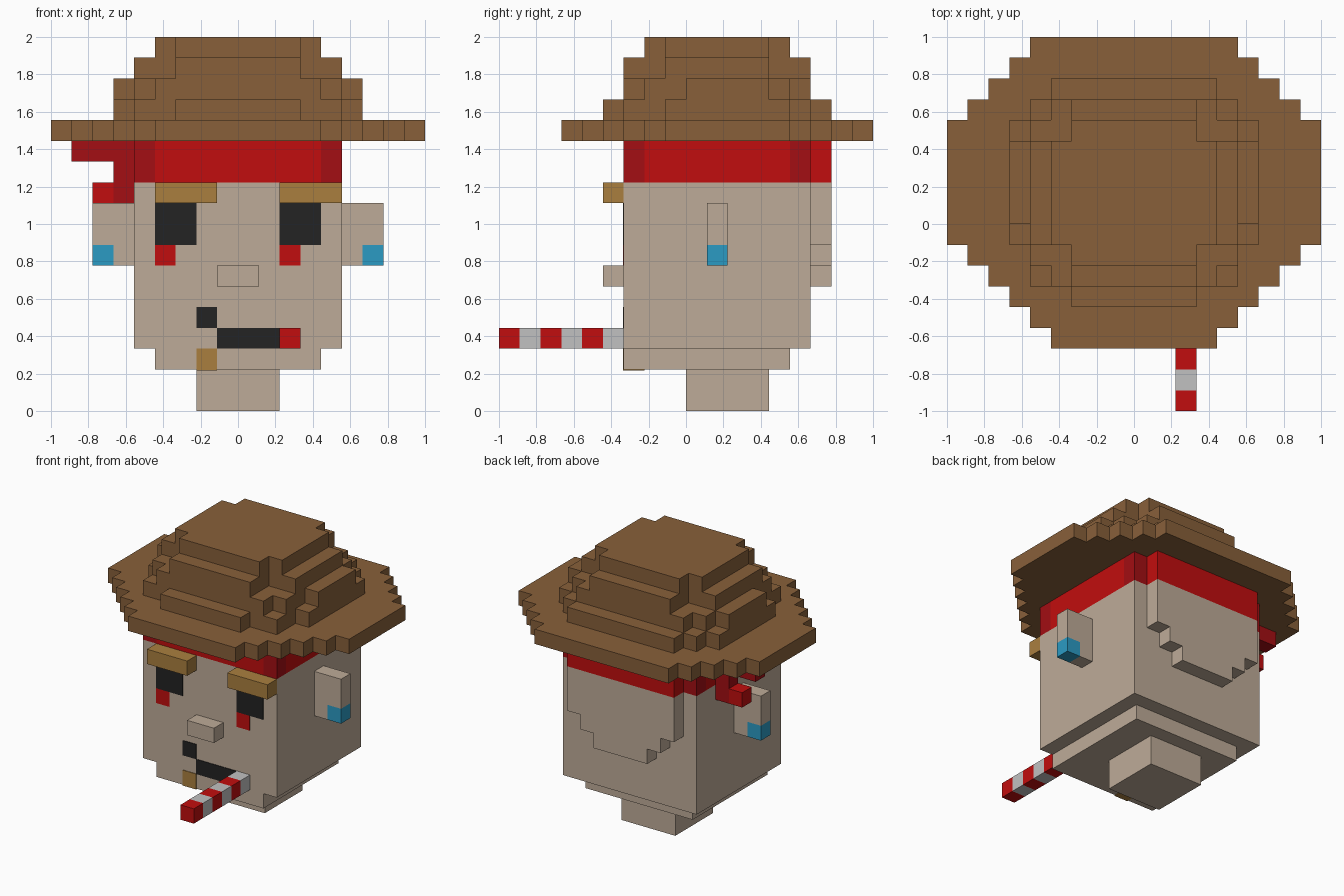
import bpy, bmesh

cube = bpy.data.objects.get("Cube")
if cube:
    bpy.data.objects.remove(cube, do_unlink=True)

U = 1 / 9          # one block
T = 0.04           # painted plate thickness, in blocks


def material(name, rgb):
    lin = [((c / 255 + 0.055) / 1.055) ** 2.4 for c in rgb]
    mat = bpy.data.materials.new(name)
    mat.use_nodes = True
    mat.diffuse_color = (*lin, 1)
    mat.node_tree.nodes["Principled BSDF"].inputs["Base Color"].default_value = (*lin, 1)
    return mat


skin = material("skin", (190, 171, 152))
brown = material("hat_brown", (136, 96, 58))
red = material("red", (193, 13, 14))
dark_red = material("dark_red", (163, 14, 19))
black = material("black", (35, 35, 35))
tan = material("brow_tan", (170, 127, 63))
blue = material("earring_blue", (43, 155, 196))
white = material("pale_grey", (193, 193, 193))


def finish(name, bm, mat):
    bmesh.ops.recalc_face_normals(bm, faces=bm.faces)
    mesh = bpy.data.meshes.new(name)
    bm.to_mesh(mesh)
    bm.free()
    mesh.materials.append(mat)
    obj = bpy.data.objects.new(name, mesh)
    bpy.context.collection.objects.link(obj)
    return obj


def box(name, mat, xs, ys, zs):
    """Box between block coordinates."""
    bm = bmesh.new()
    bmesh.ops.create_cube(bm, size=1)
    for v in bm.verts:
        v.co = [U * (a + (b - a) * (c + 0.5)) for c, (a, b) in zip(v.co, (xs, ys, zs))]
    return finish(name, bm, mat)


def stepped(name, mat, rows, lo, hi, upright=False):
    """Extrude a mirrored stepped outline made of (start, end, half_width) rows."""
    right = []
    for start, end, half in rows:
        right += [(half, start), (half, end)]
    outline = right + [(-x, r) for x, r in reversed(right)]
    bm = bmesh.new()
    place = (lambda x, r, d: (x, d, r)) if upright else (lambda x, r, d: (x, r, d))
    face = bm.faces.new([bm.verts.new([U * c for c in place(x, r, lo)]) for x, r in outline])
    new = bmesh.ops.extrude_face_region(bm, geom=[face])["geom"]
    for v in new:
        if isinstance(v, bmesh.types.BMVert):
            v.co[1 if upright else 2] = U * hi
    return finish(name, bm, mat)


# Head
box("neck", skin, (-2, 2), (0, 4), (0, 2))
box("chin", skin, (-4, 4), (-3, 5), (2, 3))
box("head", skin, (-5, 5), (-3, 6), (3, 11))
stepped("back_of_head", skin, [(6, 7, 2), (7, 8, 3), (8, 11, 4)], 6, 7, upright=True)
box("nose", skin, (-1, 1), (-4, -3), (6, 7))

# Ears with earrings
for side, s in (("left", 1), ("right", -1)):
    box(side + "_ear_upper", skin, sorted((5 * s, 7 * s)), (1, 2), (8, 10))
    box(side + "_ear_lobe", skin, sorted((5 * s, 6 * s)), (1, 2), (7, 8))
    box(side + "_earring", blue, sorted((6 * s, 7 * s)), (1, 2), (7, 8))

# Brows, eyes and cheek marks
for side, brow, x in (("left", 2, 2), ("right", -4, -4)):
    box(side + "_brow", tan, (brow, brow + 3), (-4, -3), (10, 11))
    box(side + "_eye", black, (x, x + 2), (-3 - T, -3), (8, 10))
    box(side + "_cheek_mark", red, (x, x + 1), (-3 - T, -3), (7, 8))

# Mouth and chin tuft
box("mouth", black, (-1, 2), (-3 - T, -3), (3, 4))
box("mouth_corner", black, (-2, -1), (-3 - T, -3), (4, 5))
box("chin_tuft", tan, (-2, -1), (-3 - T, -2), (2 - T, 3))

# Striped stick in the mouth
for i in range(6):
    box(f"stick_stripe_{i + 1}", white if i % 2 else red, (2, 3), (i - 9, i - 8), (3, 4))

# Headband with darker corners
stepped("headband", red, [(-3, -2, 4), (-2, 5, 5), (5, 7, 4)], 11, 13)
for x in (-5, 4):
    for y in (-3, 5):
        box("headband_corner", dark_red, (x, x + 1), (y, y + 1), (11, 13))

# Headband knot and tails
box("knot", dark_red, (-6, -5), (3, 4), (10, 13))
box("upper_tail", dark_red, (-8, -6), (3, 4), (12, 13))
box("lower_tail", red, (-7, -6), (3, 4), (10, 11))

# Hat brim and crown
brim = [(y, y + 1, y + 10) for y in range(-6, -1)]
brim += [(-1, 5, 9)] + [(y, y + 1, 13 - y) for y in range(5, 9)]
stepped("hat_brim", brown, brim, 13, 14)
crown = [
    [(-4, -3, 3), (-3, -1, 5), (-1, 5, 6), (5, 6, 5), (6, 7, 4)],
    [(-3, -2, 4), (-2, 0, 5), (0, 4, 6), (4, 5, 5), (5, 6, 4)],
    [(-3, -1, 3), (-1, 4, 5), (4, 6, 3)],
    [(-2, -1, 3), (-1, 4, 4), (4, 5, 3)],
]
for i, rows in enumerate(crown):
    stepped(f"hat_crown_{i + 1}", brown, rows, 14 + i, 15 + i)
